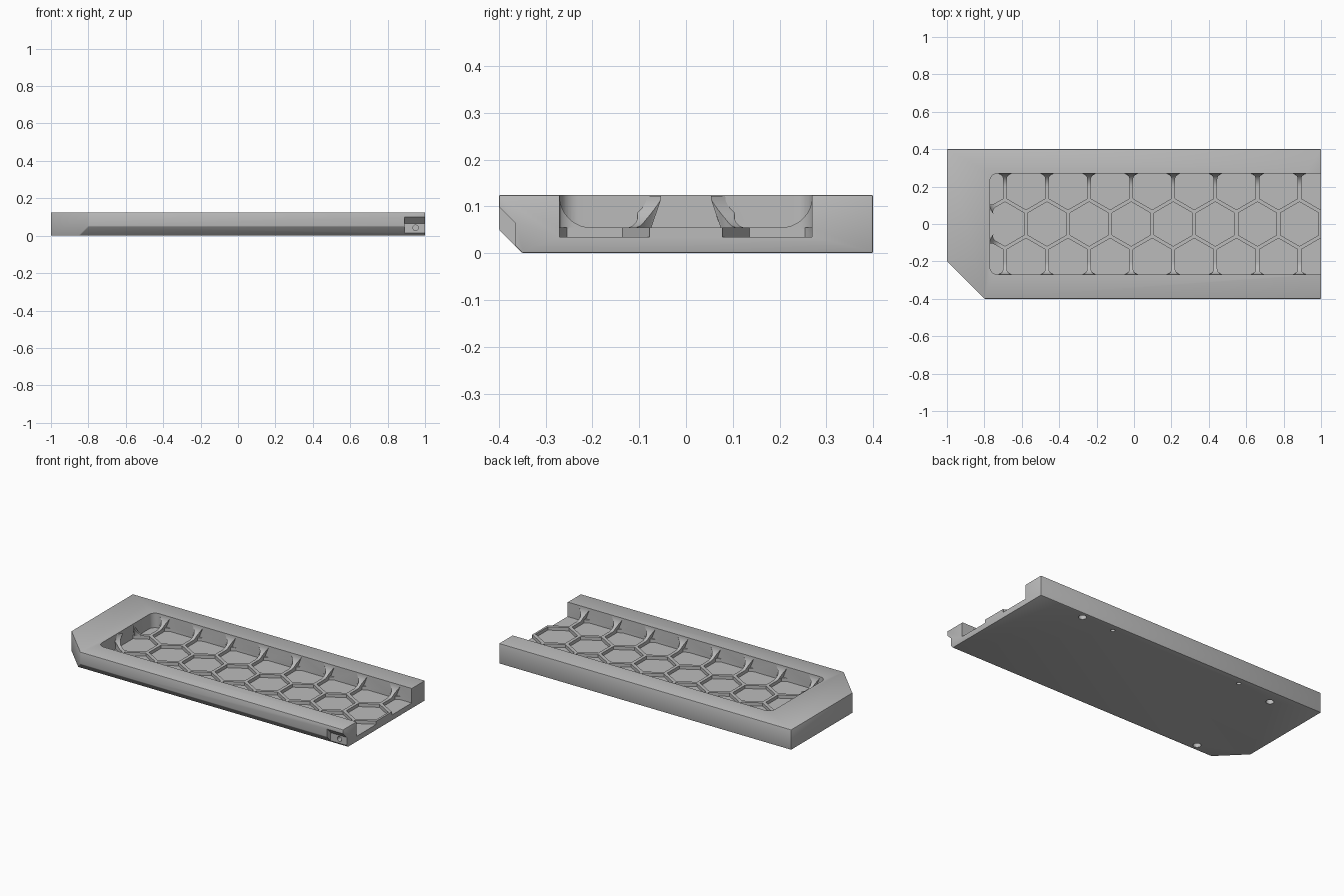
import bpy, bmesh, math
from mathutils import Vector

if "Cube" in bpy.data.objects:
    bpy.data.objects.remove(bpy.data.objects["Cube"])

grey = bpy.data.materials.new("plain_grey")
grey.use_nodes = True
COLOUR = (0.5, 0.5, 0.5, 1)
grey.diffuse_color = COLOUR
grey.node_tree.nodes["Principled BSDF"].inputs["Base Color"].default_value = COLOUR

FLOOR, RIB_TOP, TOP = 0.035, 0.055, 0.125
PITCH, RIB_HALF = 0.225, 0.01
WALL_X, WALL_Y = -0.77, 0.27


def finish(name, bm):
    bmesh.ops.recalc_face_normals(bm, faces=bm.faces)
    mesh = bpy.data.meshes.new(name)
    bm.to_mesh(mesh)
    bm.free()
    mesh.materials.append(grey)
    obj = bpy.data.objects.new(name, mesh)
    bpy.context.collection.objects.link(obj)
    return obj


def add_prism(bm, points, direction):
    """Extrude a closed outline along a vector."""
    face = bm.faces.new([bm.verts.new(p) for p in points])
    out = bmesh.ops.extrude_face_region(bm, geom=[face])
    moved = [g for g in out["geom"] if isinstance(g, bmesh.types.BMVert)]
    bmesh.ops.translate(bm, verts=moved, vec=direction)


def prism(name, points, direction):
    bm = bmesh.new()
    add_prism(bm, points, direction)
    return finish(name, bm)


def apply_modifier(obj, kind, **settings):
    mod = obj.modifiers.new(kind, kind)
    for key, value in settings.items():
        setattr(mod, key, value)
    bpy.context.view_layer.objects.active = obj
    bpy.ops.object.modifier_apply(modifier=mod.name)


def boolean(obj, cutter, operation="DIFFERENCE", keep=False):
    apply_modifier(obj, "BOOLEAN", object=cutter, operation=operation, solver="EXACT")
    if not keep:
        bpy.data.objects.remove(cutter)


def circle(x, y, r, n, start=0.0):
    return [(x + r * math.cos(start + math.tau * i / n),
             y + r * math.sin(start + math.tau * i / n)) for i in range(n)]


# Tray body: side profile with an undercut front edge, one clipped corner
profile = [(-0.35, 0), (0.4, 0), (0.4, TOP), (-0.4, TOP), (-0.4, 0.05)]
tray = prism("tray_body", [(-1, y, z) for y, z in profile], (2, 0, 0))
corner = [(-0.8, -0.4), (-0.7, -0.5), (-1.2, -0.5), (-1.2, 0), (-1, -0.2)]
boolean(tray, prism("corner_cutter", [(x, y, -0.1) for x, y in corner], (0, 0, 0.4)))
apply_modifier(tray, "BEVEL", width=0.004, segments=2, limit_method="ANGLE")

# Pocket, open at one end and rounded at the other
R = 0.04
outline = [(1.2, -WALL_Y), (1.2, WALL_Y)]
for sign, start in ((1, 90), (-1, 180)):
    for i in range(9):
        a = math.radians(start + i * 90 / 8)
        outline.append((WALL_X + R + R * math.cos(a), sign * (WALL_Y - R) + R * math.sin(a)))
pocket = prism("pocket_cutter", [(x, y, RIB_TOP) for x, y in outline], (0, 0, 0.3))
limit = prism("cell_limit", [(x, y, FLOOR) for x, y in outline], (0, 0, 0.2))

# Honeycomb cells sunk below the rib tops
bm = bmesh.new()
side = PITCH / math.sqrt(3)
cell_radius = (PITCH / 2 - RIB_HALF) / math.cos(math.pi / 6)
for row in (-1, 0, 1):
    for k in range(-1, 9):
        x = -0.69 + PITCH * (k + abs(row) / 2)
        hexagon = circle(x, row * side * 1.5, cell_radius, 6, math.pi / 6)
        add_prism(bm, [(px, py, 0) for px, py in hexagon], (0, 0, 0.4))
cells = finish("cell_cutter", bm)
boolean(cells, limit, "INTERSECT")
boolean(tray, pocket)
boolean(tray, cells)

# Notch and pin hole at the open end of the front edge
notch = [(-0.365, -0.05), (-0.365, 0.065), (-0.45, 0.15), (-0.45, -0.05)]
boolean(tray, prism("notch_cutter", [(0.89, y, z) for y, z in notch], (0.2, 0, 0)))
boolean(tray, prism("pin_hole_cutter",
                    [(x, -0.38, z) for x, z in circle(0.95, 0.042, 0.015, 24)], (0, 0.06, 0)))

# Mounting holes underneath
for x, y, r in ((0.67, 0.36, 0.022), (-0.71, 0.31, 0.022), (-0.71, -0.31, 0.022),
                (0.45, 0.355, 0.012), (-0.45, 0.355, 0.012)):
    boolean(tray, prism("hole_cutter",
                        [(px, py, -0.05) for px, py in circle(x, y, r, 24)], (0, 0, 0.11)))


# Curved gussets that sweep each rib up into the wall
def add_gusset(bm, foot, along):
    along = Vector(along).normalized()
    across = Vector((-along.y, along.x, 0))
    sweep, flare, steps = 0.067, 0.03, 14
    rings = []
    for i in range(steps + 1):
        d = sweep * (1 - math.cos(i / steps * math.pi / 2))
        z = RIB_TOP + sweep - math.sqrt(max(0, sweep ** 2 - (sweep - d) ** 2))
        gap = max(0, flare - d)
        half = RIB_HALF + flare - math.sqrt(flare ** 2 - gap ** 2)
        half = min(half, 0.035)
        base = Vector(foot) + along * d
        ring = []
        for w, h in ((-0.0098, RIB_TOP - 0.004), (-half, z), (half, z), (0.0098, RIB_TOP - 0.004)):
            ring.append(bm.verts.new(base + across * w + Vector((0, 0, h))))
        rings.append(ring)
    for a, b in zip(rings, rings[1:]):
        for j in range(4):
            n = (j + 1) % 4
            bm.faces.new((a[j], a[n], b[n], b[j]))
    bm.faces.new(rings[0])
    bm.faces.new(rings[-1])


bm = bmesh.new()
for sign in (-1, 1):
    for k in range(8):
        add_gusset(bm, (-0.69 + PITCH * k, sign * WALL_Y, 0), (0, -sign, 0))
    run = -0.69 - WALL_X
    add_gusset(bm, (WALL_X, sign * (side - run / math.sqrt(3)), 0), (math.sqrt(3), sign, 0))
gussets = finish("rib_gussets", bm)

# Smooth rounded areas, keep the crisp edges
for obj in (tray, gussets):
    bpy.ops.object.select_all(action="DESELECT")
    obj.select_set(True)
    bpy.context.view_layer.objects.active = obj
    bpy.ops.object.shade_smooth_by_angle(angle=math.radians(30))
